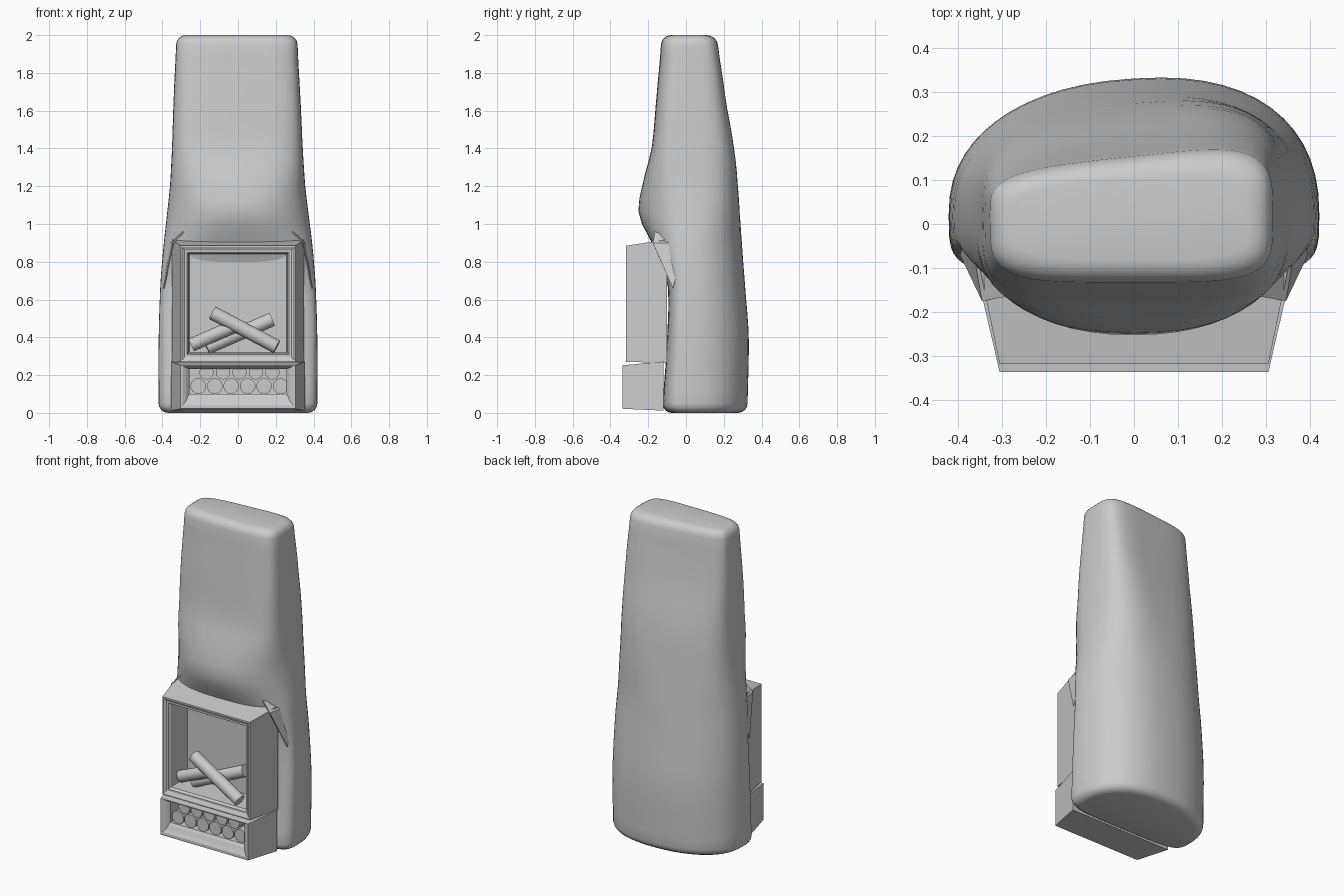
import bpy, bmesh, math
from mathutils import Vector

if "Cube" in bpy.data.objects:
    bpy.data.objects.remove(bpy.data.objects["Cube"])


def finish(name, bm, smooth=None):
    bmesh.ops.recalc_face_normals(bm, faces=bm.faces[:])
    me = bpy.data.meshes.new(name)
    bm.to_mesh(me)
    bm.free()
    ob = bpy.data.objects.new(name, me)
    bpy.context.collection.objects.link(ob)
    if smooth:
        bpy.ops.object.select_all(action='DESELECT')
        ob.select_set(True)
        bpy.context.view_layer.objects.active = ob
        bpy.ops.object.shade_smooth_by_angle(angle=math.radians(smooth))
    return ob


def loft(name, rings, smooth=None):
    """Bridge equal-sized point rings and cap both ends."""
    bm = bmesh.new()
    loops = [[bm.verts.new(p) for p in r] for r in rings]
    n = len(loops[0])
    for a, b in zip(loops, loops[1:]):
        for i in range(n):
            j = (i + 1) % n
            bm.faces.new((a[i], a[j], b[j], b[i]))
    bm.faces.new(loops[0])
    bm.faces.new(loops[-1])
    return finish(name, bm, smooth)


def profile(z, keys):
    """Smooth (Catmull-Rom) width, front and back at height z."""
    i = max(k for k in range(len(keys) - 1) if keys[k][0] <= z)
    p = [Vector(keys[min(max(j, 0), len(keys) - 1)][1:]) for j in range(i - 1, i + 3)]
    t = (z - keys[i][0]) / (keys[i + 1][0] - keys[i][0])
    return .5 * (2 * p[1] + (p[2] - p[0]) * t + (2 * p[0] - 5 * p[1] + 4 * p[2] - p[3]) * t ** 2
                 + (3 * p[1] - p[0] - 3 * p[2] + p[3]) * t ** 3)


def body_ring(z, keys, count=56, edge=.05, yc=.02):
    """Superellipse that turns from oval to rounded box going up, with rounded ends."""
    w, yf, yb = profile(z, keys)
    gap = max(edge - min(z, 2 - z), 0)
    inset = edge - math.sqrt(edge ** 2 - gap ** 2)
    up = min(max((z - .9) / .9, 0), 1)
    n_front = 4.5 - 2.3 * math.exp(-((z - 1.05) / .3) ** 2)
    n_back = 2.3 + 1.7 * up
    skew = .2 + .6 * up
    pts = []
    for i in range(count):
        t = math.tau * i / count
        c, s = math.cos(t), math.sin(t)
        n = n_back if s >= 0 else n_front
        x = math.copysign(abs(c) ** (2 / n), c) * (w - inset) - .006 * up
        d = abs(s) ** (2 / n)
        y = yc + d * ((yb - inset - yc) * (1 + skew * x) if s >= 0 else yf + inset - yc)
        pts.append((x, y, z))
    return pts


def rect_box(name, loops):
    """Box with a moulded, recessed front from nested rectangles (half width, z0, z1, y)."""
    return loft(name, [[(-w, y, a), (w, y, a), (w, y, b), (-w, y, b)] for w, a, b, y in loops])


def log(name, a, b, r, sides=18):
    a, b = Vector(a), Vector(b)
    bm = bmesh.new()
    m = (b - a).to_track_quat('Z', 'Y').to_matrix().to_4x4()
    m.translation = (a + b) / 2
    bmesh.ops.create_cone(bm, cap_ends=True, segments=sides, radius1=r, radius2=r,
                          depth=(b - a).length, matrix=m)
    return finish(name, bm, 40)


# Plaster chimney body: height, half width, front, back
keys = [(0, .42, -.125, .323), (.4, .42, -.10, .33), (.7, .41, -.10, .309),
        (.9, .393, -.18, .294), (1.05, .375, -.25, .281), (1.2, .358, -.232, .267),
        (1.4, .346, -.182, .242), (1.65, .336, -.158, .195), (2, .32, -.13, .15)]
ends = [0, .004, .015, .03]
heights = ends + [.05 + 1.9 * i / 28 for i in range(29)] + [2 - e for e in reversed(ends)]
loft("chimney_body", [body_ring(z, keys) for z in heights], 50)

# Firebox with moulded frame and recess
rect_box("firebox", [
    (.35, .265, .918, -.10), (.305, .27, .885, -.318), (.296, .278, .878, -.318),
    (.282, .296, .86, -.308), (.27, .308, .85, -.308),
    (.262, .318, .842, -.295), (.258, .322, .838, -.135)])

# Log store below it
rect_box("log_store", [
    (.355, .012, .272, -.12), (.305, .022, .252, -.336), (.294, .04, .246, -.336),
    (.276, .06, .24, -.325), (.266, .085, .236, -.315),
    (.258, .1, .232, -.305), (.258, .1, .232, -.20)])

# Stored log ends, two staggered rows
for i in range(11):
    row = i % 2
    x, z = -.21 + i * .0435, .142 + .073 * row
    log(f"stored_log_{i}", (x, -.30, z), (x, -.19, z), .041 - .003 * row)

# Crossed logs in the fire
log("fire_log_front", (-.135, -.245, .53), (.205, -.275, .35), .037)
log("fire_log_back", (.18, -.18, .495), (-.165, -.20, .345), .037)
log("fire_log_left", (-.245, -.215, .36), (-.03, -.24, .455), .036)

# Creased plaster edges where the hood meets the firebox
for side, s in (("left", -1), ("right", 1)):
    bm = bmesh.new()
    pts = [(.29, -.165, .96), (.345, -.175, .90), (.395, -.07, .66), (.375, .0, .90)]
    bm.faces.new([bm.verts.new((s * x, y, z)) for x, y, z in pts])
    bmesh.ops.triangulate(bm, faces=bm.faces[:])
    ob = finish(f"hood_crease_{side}", bm)
    mod = ob.modifiers.new("thickness", 'SOLIDIFY')
    mod.thickness = .006
